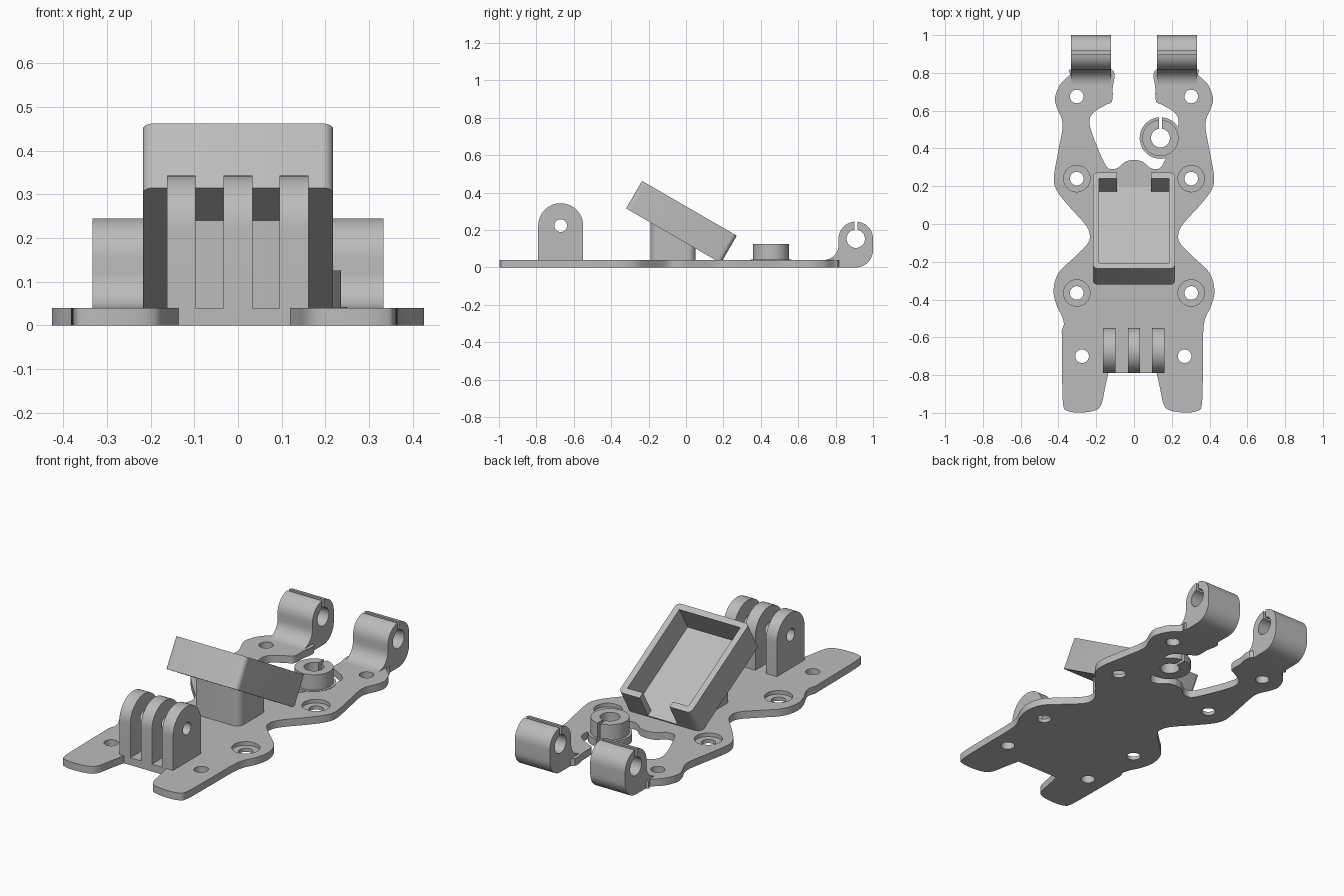
import bpy, bmesh
from math import sin, cos, asin, radians, degrees
from mathutils import Matrix, Vector

if "Cube" in bpy.data.objects:
    bpy.data.objects.remove(bpy.data.objects["Cube"])

grey = bpy.data.materials.new("plain grey")
grey.use_nodes = True
grey.diffuse_color = (0.5, 0.5, 0.5, 1)
grey.node_tree.nodes["Principled BSDF"].inputs["Base Color"].default_value = grey.diffuse_color

# Profiles drawn in (y, z) and extruded along x
SIDEWAYS = Matrix(((0, 0, 1, 0), (1, 0, 0, 0), (0, 1, 0, 0), (0, 0, 0, 1)))


def arc(cx, cy, r, start, end, n=12):
    angles = [radians(start + (end - start) * i / n) for i in range(n + 1)]
    return [(cx + r * cos(a), cy + r * sin(a)) for a in angles]


def circle(cx, cy, r, n=32):
    return arc(cx, cy, r, 0, 360, n)[:-1]


def rounded_rect(x0, y0, x1, y1, r):
    return (arc(x1 - r, y1 - r, r, 90, 0, 6) + arc(x1 - r, y0 + r, r, 0, -90, 6)
            + arc(x0 + r, y0 + r, r, -90, -180, 6) + arc(x0 + r, y1 - r, r, 180, 90, 6))


def half_slit(r):
    return degrees(asin(0.008 / r))


def split_ring(cx, cy, outer, inner):
    a, b = half_slit(outer), half_slit(inner)
    return (arc(cx, cy, outer, 90 + a, 450 - a, 40)
            + arc(cx, cy, inner, 450 - b, 90 + b, 28))


def smooth_chain(pts, steps=5):
    """Catmull-Rom curve through the points."""
    p = [Vector(q) for q in [pts[0]] + pts + [pts[-1]]]
    out = []
    for a, b, c, d in zip(p, p[1:], p[2:], p[3:]):
        for i in range(steps):
            t = i / steps
            out.append(tuple(b + (c - a) * t / 2 + (a * 2 - b * 5 + c * 4 - d) * t * t / 2
                             + (b * 3 - a - c * 3 + d) * t ** 3 / 2))
    return out + [pts[-1]]


def prism(name, loops, low, high, matrix=Matrix()):
    """Fill the loops (inner ones become holes) and extrude from low to high."""
    curve = bpy.data.curves.new(name, 'CURVE')
    curve.dimensions = '2D'
    curve.fill_mode = 'BOTH'
    curve.extrude = (high - low) / 2
    for loop in loops:
        spline = curve.splines.new('POLY')
        spline.points.add(len(loop) - 1)
        for point, (x, y) in zip(spline.points, loop):
            point.co = (x, y, 0, 1)
        spline.use_cyclic_u = True
    temp = bpy.data.objects.new(name + "_curve", curve)
    bpy.context.collection.objects.link(temp)
    graph = bpy.context.evaluated_depsgraph_get()
    mesh = bpy.data.meshes.new_from_object(temp.evaluated_get(graph))
    bpy.data.objects.remove(temp)
    bpy.data.curves.remove(curve)

    bm = bmesh.new()
    bm.from_mesh(mesh)
    bmesh.ops.remove_doubles(bm, verts=bm.verts, dist=1e-5)
    bmesh.ops.recalc_face_normals(bm, faces=bm.faces)
    bm.transform(matrix @ Matrix.Translation((0, 0, (low + high) / 2)))
    bm.to_mesh(mesh)
    bm.free()
    mesh.name = name
    mesh.materials.clear()
    mesh.materials.append(grey)
    obj = bpy.data.objects.new(name, mesh)
    bpy.context.collection.objects.link(obj)
    bpy.ops.object.select_all(action='DESELECT')
    obj.select_set(True)
    bpy.context.view_layer.objects.active = obj
    bpy.ops.object.shade_smooth_by_angle(angle=radians(30))
    return obj


# Base plate outline: one half from the front notch round to the rear bump
half = [(.12, -.79), (.138, -.87), (.155, -.95), (.185, -.985), (.26, -.998), (.335, -.99),
        (.36, -.95), (.365, -.75), (.37, -.53), (.41, -.43), (.426, -.35), (.4, -.26),
        (.32, -.18), (.25, -.11), (.234, -.06), (.26, 0), (.35, .1), (.41, .18), (.424, .25),
        (.4, .39), (.378, .53), (.41, .62), (.418, .67), (.39, .74), (.34, .79), (.33, .82),
        (.12, .82), (.113, .72), (.117, .65), (.15, .63), (.215, .59), (.236, .54),
        (.215, .46), (.165, .34), (.135, .295), (.09, .295), (.045, .33), (0, .34)]
right = smooth_chain(half)
left = [(-x - (.016 if y < -.55 else 0), y) for x, y in right]
outline = right + left[-2::-1]

# Plate in two layers: small holes right through, wide counterbores on top
through = [(s * .303, .675) for s in (-1, 1)] + [(-.275, -.7), (.268, -.7)]
bored = [(s * .303, y) for s in (-1, 1) for y in (.24, -.365)]
small = [circle(x, y, .036) for x, y in through]
prism("base_plate_lower", [outline] + small + [circle(x, y, .036) for x, y in bored], 0, .02)
prism("base_plate_upper", [outline] + small + [circle(x, y, .07) for x, y in bored], .02, .04)

# Front hinge: three rounded lugs with a shared pin hole
lug = [(-.79, .02), (-.55, .02)] + arc(-.67, .223, .12, 0, 180, 24)
for side, x in (("left", .128), ("middle", 0), ("right", -.13)):
    prism(side + "_hinge_lug", [lug, circle(-.67, .223, .034)], x - .033, x + .033, SIDEWAYS)

# Rear clips: slit tubes rising from the plate on a fillet
y, z, r, bore = .908, .153, .092, .049
a, b = half_slit(r), half_slit(bore)
clip = ([(y - r - .08, 0), (y, 0)] + arc(y, r, r, -90, 0)[1:] + arc(y, z, r, 0, 90 - a)
        + arc(y, z, bore, 90 - b, b - 270, 28) + arc(y, z, r, 90 + a, 180)
        + arc(y - r - .08, .12, .08, 0, -90))
for side, x in (("left", .122), ("right", -.333)):
    prism(side + "_rear_clip", [clip], x, x + .211, SIDEWAYS)

# Upright split collar beside the rear arm
prism("collar_flange", [split_ring(.14, .455, .11, .05)], 0, .042)
prism("collar_tube", [split_ring(.14, .455, .096, .05)], .03, .125)

# Tilted tray: floor plus walls with an opening at the low end
tilt = Matrix.Translation((0, -.32, .315)) @ Matrix.Rotation(radians(-30), 4, 'X')
w, length, t, gap = .218, .585, .034, .09
rim = rounded_rect(-w, 0, w, length, .025)
wi, end = w - t, length - t
walls = ([(gap, length)] + rim
         + [(-gap, length), (-gap, end), (-wi, end), (-wi, t), (wi, t), (wi, end), (gap, end)])
prism("tray_floor", [rim], 0, .028, tilt)
prism("tray_walls", [walls], .028, .17, tilt)

# Post under the tray, its top sloped to meet the tray floor
post = prism("tray_post", [rounded_rect(-.14, -.19, .14, .05, .04)], .03, .2)
for v in post.data.vertices:
    if v.co.z > .1:
        v.co.z = .325 - (v.co.y + .32) * .577
